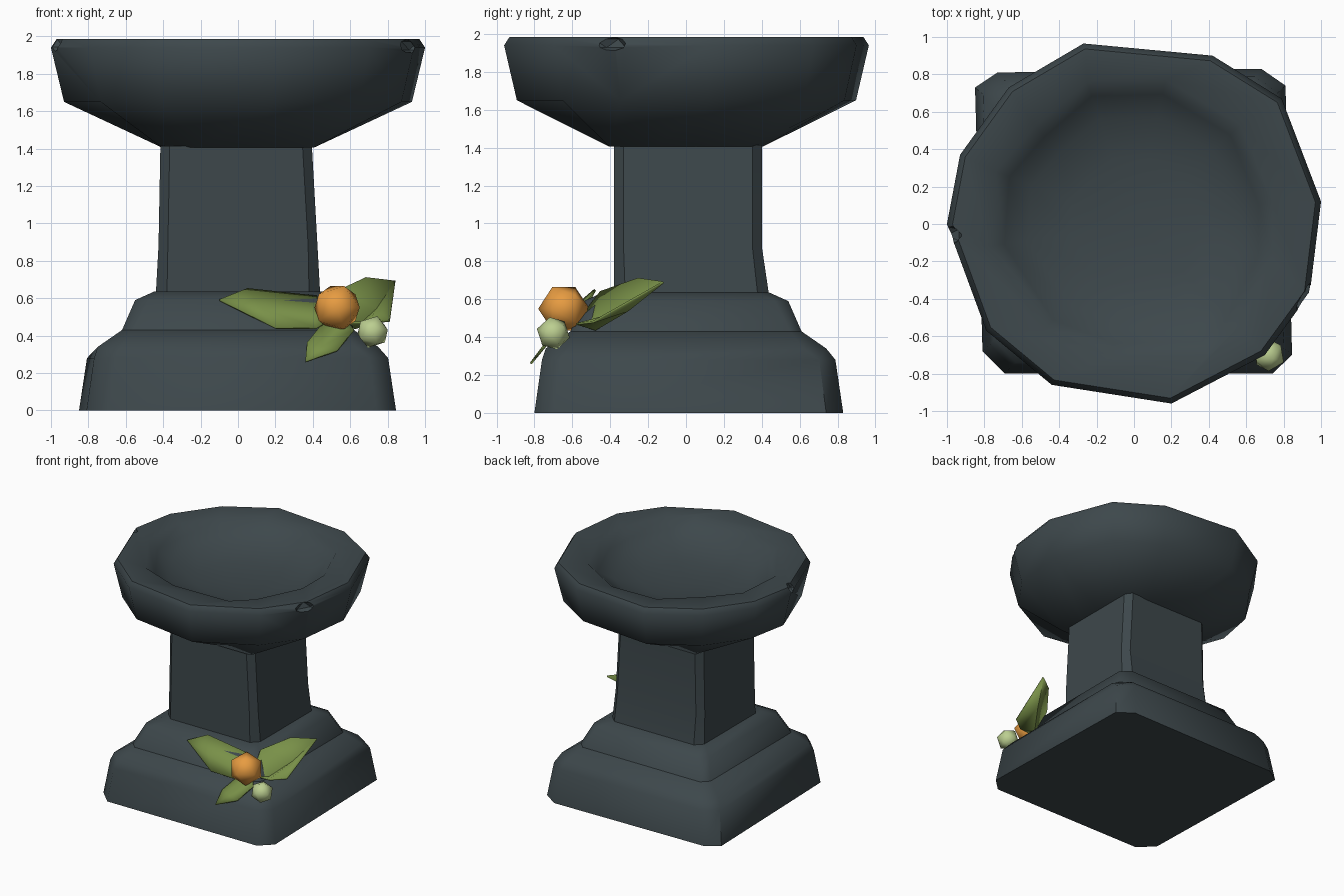
import bpy, bmesh, math
from mathutils import Matrix

cube = bpy.data.objects.get("Cube")
if cube:
    bpy.data.objects.remove(cube, do_unlink=True)


def material(name, color):
    m = bpy.data.materials.new(name)
    m.use_nodes = True
    m.diffuse_color = (*color, 1)
    m.node_tree.nodes["Principled BSDF"].inputs["Base Color"].default_value = (*color, 1)
    return m


stone = material("slate stone", (0.047, 0.064, 0.071))
leaf_green = material("leaf green", (0.19, 0.28, 0.065))
orange = material("orange", (0.82, 0.34, 0.055))
pale_green = material("pale green", (0.50, 0.62, 0.28))


def finish(name, bm, mat, smooth=None):
    bmesh.ops.recalc_face_normals(bm, faces=bm.faces)
    mesh = bpy.data.meshes.new(name)
    bm.to_mesh(mesh)
    bm.free()
    mesh.materials.append(mat)
    ob = bpy.data.objects.new(name, mesh)
    bpy.context.collection.objects.link(ob)
    if smooth:
        bpy.ops.object.select_all(action='DESELECT')
        ob.select_set(True)
        bpy.context.view_layer.objects.active = ob
        bpy.ops.object.shade_smooth_by_angle(angle=math.radians(smooth))
    return ob


def loft(name, rings, mat, smooth):
    """Skin a stack of equal-length rings and cap both ends."""
    bm = bmesh.new()
    loops = [[bm.verts.new(p) for p in ring] for ring in rings]
    n = len(loops[0])
    for a, b in zip(loops, loops[1:]):
        for i in range(n):
            j = (i + 1) % n
            bm.faces.new((a[i], a[j], b[j], b[i]))
    bm.faces.new(loops[0])
    bm.faces.new(loops[-1])
    return finish(name, bm, mat, smooth)


def chamfered(hx, hy, c, z, cx=0, cy=0):
    """Rectangle with cut corners."""
    pts = [(hx, hy - c), (hx - c, hy), (c - hx, hy), (-hx, hy - c),
           (-hx, c - hy), (c - hx, -hy), (hx - c, -hy), (hx, c - hy)]
    return [(x + cx, y + cy, z) for x, y in pts]


def scaled(outline, s, z):
    return [(x * s, y * s, z) for x, y in outline]


def squared(outline, half, z):
    """Outline pushed radially onto a square."""
    return [(x * half / max(abs(x), abs(y)), y * half / max(abs(x), abs(y)), z) for x, y in outline]


# Worn, stepped base and column
footprint = [(0.81, 0.74), (0.68, 0.83), (-0.73, 0.81), (-0.85, 0.73),
             (-0.81, -0.68), (-0.69, -0.80), (0.74, -0.80), (0.845, -0.70)]
loft("base", [scaled(footprint, 1.0, 0),
              scaled(footprint, 0.95, 0.28),
              chamfered(0.75, 0.74, 0.12, 0.34),
              chamfered(0.62, 0.61, 0.06, 0.43)], stone, 48)
loft("step", [chamfered(0.63, 0.62, 0.06, 0.40),
              chamfered(0.62, 0.61, 0.06, 0.43),
              chamfered(0.55, 0.54, 0.07, 0.59),
              chamfered(0.45, 0.44, 0.06, 0.635)], stone, 48)
column = loft("column", [chamfered(0.44, 0.41, 0.06, 0.61, 0, 0.03),
                         chamfered(0.425, 0.39, 0.05, 0.88, 0, 0.01),
                         chamfered(0.405, 0.39, 0.05, 1.415, -0.01, 0.01)], stone, 30)

# Rough-hewn twelve-sided bowl
outer = [(1.0, 0.12), (0.79, 0.67), (0.42, 0.90), (-0.27, 0.965), (-0.67, 0.73), (-0.93, 0.37),
         (-1.0, 0), (-0.79, -0.57), (-0.44, -0.86), (0.2, -0.96), (0.70, -0.70), (0.94, -0.37)]
inner = [(0.74, 0.12), (0.57, 0.53), (0.17, 0.77), (-0.25, 0.76), (-0.53, 0.52), (-0.74, 0.28),
         (-0.77, -0.12), (-0.48, -0.57), (-0.12, -0.71), (0.40, -0.70), (0.56, -0.55), (0.74, -0.18)]
bowl = loft("bowl", [squared(outer, 0.405, 1.405),
                     scaled(outer, 0.93, 1.65),
                     scaled(outer, 1.0, 1.94),
                     scaled(outer, 0.97, 1.985),
                     scaled(inner, 1.0, 1.985),
                     scaled(inner, 0.90, 1.91),
                     scaled(inner, 0.74, 1.84),
                     scaled(inner, 0.45, 1.79),
                     scaled(inner, 0.1, 1.78)], stone, 50)


def chip(target, at, size):
    """Knock a small piece out of a stone edge."""
    bm = bmesh.new()
    bmesh.ops.create_icosphere(bm, subdivisions=1, radius=1)
    bmesh.ops.scale(bm, vec=size, verts=bm.verts)
    bmesh.ops.translate(bm, vec=at, verts=bm.verts)
    cutter = finish("chip_cutter", bm, stone)
    cutter.hide_render = True
    cutter.hide_viewport = True
    mod = target.modifiers.new("chip", 'BOOLEAN')
    mod.operation = 'DIFFERENCE'
    mod.object = cutter


chip(bowl, (0.94, -0.42, 1.95), (0.09, 0.12, 0.05))
chip(bowl, (-1.0, -0.06, 1.97), (0.09, 0.06, 0.06))
chip(column, (0.46, 0.42, 0.89), (0.08, 0.09, 0.09))


# Folded leaves: base, one edge, tip, other edge, two midrib points
def leaf(name, base, edge_a, tip, edge_b, rib):
    bm = bmesh.new()
    b, t, a1, a2, b1, b2, r1, r2 = [bm.verts.new(p) for p in (base, tip, *edge_a, *edge_b, *rib)]
    for s1, s2 in ((a1, a2), (b1, b2)):
        bm.faces.new((b, s1, r1))
        bm.faces.new((s1, s2, r2, r1))
        bm.faces.new((s2, t, r2))
    ob = finish(name, bm, leaf_green, 30)
    solid = ob.modifiers.new("thickness", 'SOLIDIFY')
    solid.thickness = 0.012
    solid.offset = 0


leaf("leaf_long", (0.52, -0.60, 0.50),
     [(0.42, -0.50, 0.61), (0.05, -0.48, 0.65)], (-0.10, -0.55, 0.59),
     [(0.42, -0.66, 0.44), (0.20, -0.65, 0.44)],
     [(0.40, -0.61, 0.51), (0.13, -0.59, 0.54)])
leaf("leaf_side", (0.54, -0.58, 0.47),
     [(0.53, -0.45, 0.64), (0.68, -0.25, 0.71)], (0.84, -0.12, 0.69),
     [(0.70, -0.57, 0.47), (0.81, -0.49, 0.48)],
     [(0.63, -0.48, 0.44), (0.74, -0.31, 0.54)])
leaf("leaf_low", (0.57, -0.61, 0.49),
     [(0.45, -0.62, 0.46), (0.37, -0.74, 0.36)], (0.36, -0.82, 0.26),
     [(0.62, -0.68, 0.43), (0.53, -0.77, 0.32)],
     [(0.53, -0.67, 0.43), (0.45, -0.76, 0.34)])


# Blossom bud and berry
def ball(name, at, radius, tilt, mat):
    bm = bmesh.new()
    turn = Matrix.Translation(at) @ Matrix.Rotation(math.radians(tilt), 4, 'X')
    bmesh.ops.create_icosphere(bm, subdivisions=1, radius=radius, matrix=turn)
    finish(name, bm, mat, 50)


ball("bud", (0.53, -0.645, 0.55), 0.135, 90, orange)
ball("berry", (0.72, -0.70, 0.42), 0.09, 75, pale_green)
